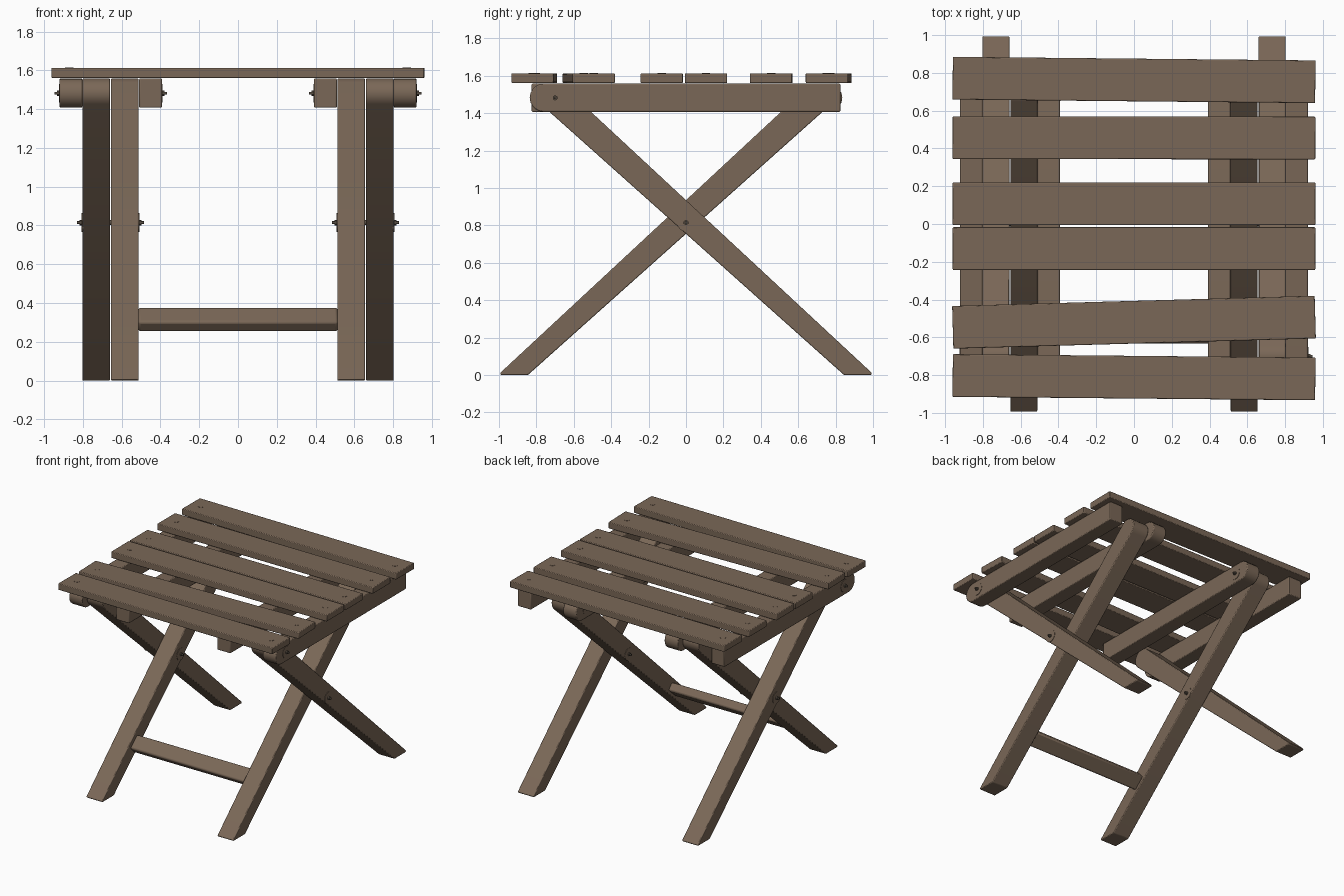
import bpy, bmesh, math
from mathutils import Vector, Matrix

cube = bpy.data.objects.get("Cube")
if cube:
    bpy.data.objects.remove(cube, do_unlink=True)


def material(name, rgb):
    m = bpy.data.materials.new(name)
    m.use_nodes = True
    m.diffuse_color = (*rgb, 1)
    bsdf = next(n for n in m.node_tree.nodes if n.type == 'BSDF_PRINCIPLED')
    bsdf.inputs["Base Color"].default_value = (*rgb, 1)
    bsdf.inputs["Roughness"].default_value = 0.8
    return m


WOOD = material("brown wood", (0.195, 0.137, 0.095))
METAL = material("dark bolt", (0.1, 0.08, 0.06))


def finish(name, bm, mat, bevel=0.0):
    bmesh.ops.recalc_face_normals(bm, faces=bm.faces)
    me = bpy.data.meshes.new(name)
    bm.to_mesh(me)
    bm.free()
    me.materials.append(mat)
    ob = bpy.data.objects.new(name, me)
    bpy.context.collection.objects.link(ob)
    if bevel:
        mod = ob.modifiers.new("soft edges", 'BEVEL')
        mod.width = bevel
        mod.segments = 2
        mod.limit_method = 'ANGLE'
    bpy.ops.object.select_all(action='DESELECT')
    ob.select_set(True)
    bpy.context.view_layer.objects.active = ob
    bpy.ops.object.shade_smooth_by_angle(angle=math.radians(35))
    return ob


def extrude_profile(name, points, x0, x1, bevel):
    """Extrude a side profile of (y, z) points from x0 to x1."""
    bm = bmesh.new()
    face = bm.faces.new([bm.verts.new((x0, y, z)) for y, z in points])
    ext = bmesh.ops.extrude_face_region(bm, geom=[face])
    verts = [v for v in ext["geom"] if isinstance(v, bmesh.types.BMVert)]
    bmesh.ops.translate(bm, verts=verts, vec=(x1 - x0, 0, 0))
    return finish(name, bm, WOOD, bevel)


def box(name, size, center, rot, bevel):
    bm = bmesh.new()
    bmesh.ops.create_cube(bm, size=1, matrix=Matrix.Translation(center) @ rot
                          @ Matrix.Diagonal((*size, 1)))
    return finish(name, bm, WOOD, bevel)


def disc(name, radius, a, b, mat, sides=16):
    """Cylinder between two points."""
    a, b = Vector(a), Vector(b)
    turn = (b - a).to_track_quat('Z', 'Y').to_matrix().to_4x4()
    bm = bmesh.new()
    bmesh.ops.create_cone(bm, cap_ends=True, segments=sides, radius1=radius,
                          radius2=radius, depth=(b - a).length,
                          matrix=Matrix.Translation((a + b) / 2) @ turn)
    return finish(name, bm, mat)


def arc(cy, cz, r, start, end, steps=10):
    return [(cy + r * math.cos(start + (end - start) * i / steps),
             cz + r * math.sin(start + (end - start) * i / steps))
            for i in range(steps + 1)]


# Side profiles: leg with its foot at the back, rail with its round end in front
PIVOT_Y, PIVOT_Z, CROSS_Z = -0.7, 1.482, 0.815
tilt = math.atan2(PIVOT_Z, PIVOT_Y - 0.92)
leg = [(0.845, 0), (0.99, 0), (0.995, 0.01)]
leg += arc(PIVOT_Y, PIVOT_Z, 0.076, tilt - math.pi / 2, tilt + math.pi / 2)
rail = [(0.825, 1.407), (0.825, 1.558)]
rail += arc(-0.76, 1.4825, 0.0755, math.pi / 2, math.pi * 1.5)


def flip(points, s):
    return [(s * y, z) for y, z in points]


for side, s in (("left", 1), ("right", -1)):
    # Outer pair pivots at the front, inner pair at the back
    for kind, d, lx, rx, out in (("outer", 1, (0.66, 0.803), (0.803, 0.92), 1),
                                 ("inner", -1, (0.512, 0.655), (0.392, 0.51), -1)):
        extrude_profile(f"{side}_{kind}_leg", flip(leg, d), s * lx[0], s * lx[1], 0.01)
        extrude_profile(f"{side}_{kind}_rail", flip(rail, d), s * rx[0], s * rx[1], 0.006)
        # Pivot and crossing hardware
        rail_face = rx[1] if out > 0 else rx[0]
        leg_face = lx[1] if out > 0 else lx[0]
        for spot, face, y, z in (("rail", rail_face, d * PIVOT_Y, PIVOT_Z),
                                 ("crossing", leg_face, 0, CROSS_Z)):
            name = f"{side}_{kind}_{spot}"
            for part, r, length, mat in (("washer", 0.048, 0.003, WOOD),
                                         ("nut", 0.014, 0.014, METAL),
                                         ("bolt", 0.007, 0.026, METAL)):
                disc(f"{name}_{part}", r, (s * (face - out * 0.01), y, z),
                     (s * (face + out * length), y, z), mat,
                     6 if part == "nut" else 16)
    # Bolt shaft through both crossing legs
    disc(f"{side}_crossing_shaft", 0.012, (s * 0.52, 0, CROSS_Z),
         (s * 0.79, 0, CROSS_Z), METAL)

# Stretcher board between the inner legs
box("stretcher", (1.03, 0.118, 0.068), (0, -0.572, 0.315),
    Matrix.Rotation(math.radians(42), 4, 'X'), 0.012)

# Seat slats: centre y at the left and right ends, as (x negative, x positive)
slats = [(0.772, 0.753), (0.457, 0.455), (0.107, 0.107),
         (-0.13, -0.13), (-0.547, -0.493), (-0.802, -0.82)]
for i, (y0, y1) in enumerate(slats, 1):
    turn = Matrix.Rotation(math.atan2(y1 - y0, 1.92), 4, 'Z')
    box(f"slat_{i}", (1.92, 0.226, 0.052), (0, (y0 + y1) / 2, 1.587), turn, 0.005)
    for end, x, y in (("right", -0.87, y0), ("left", 0.87, y1)):
        disc(f"slat_{i}_{end}_screw", 0.022, (x, y, 1.605), (x, y, 1.6145), WOOD)
